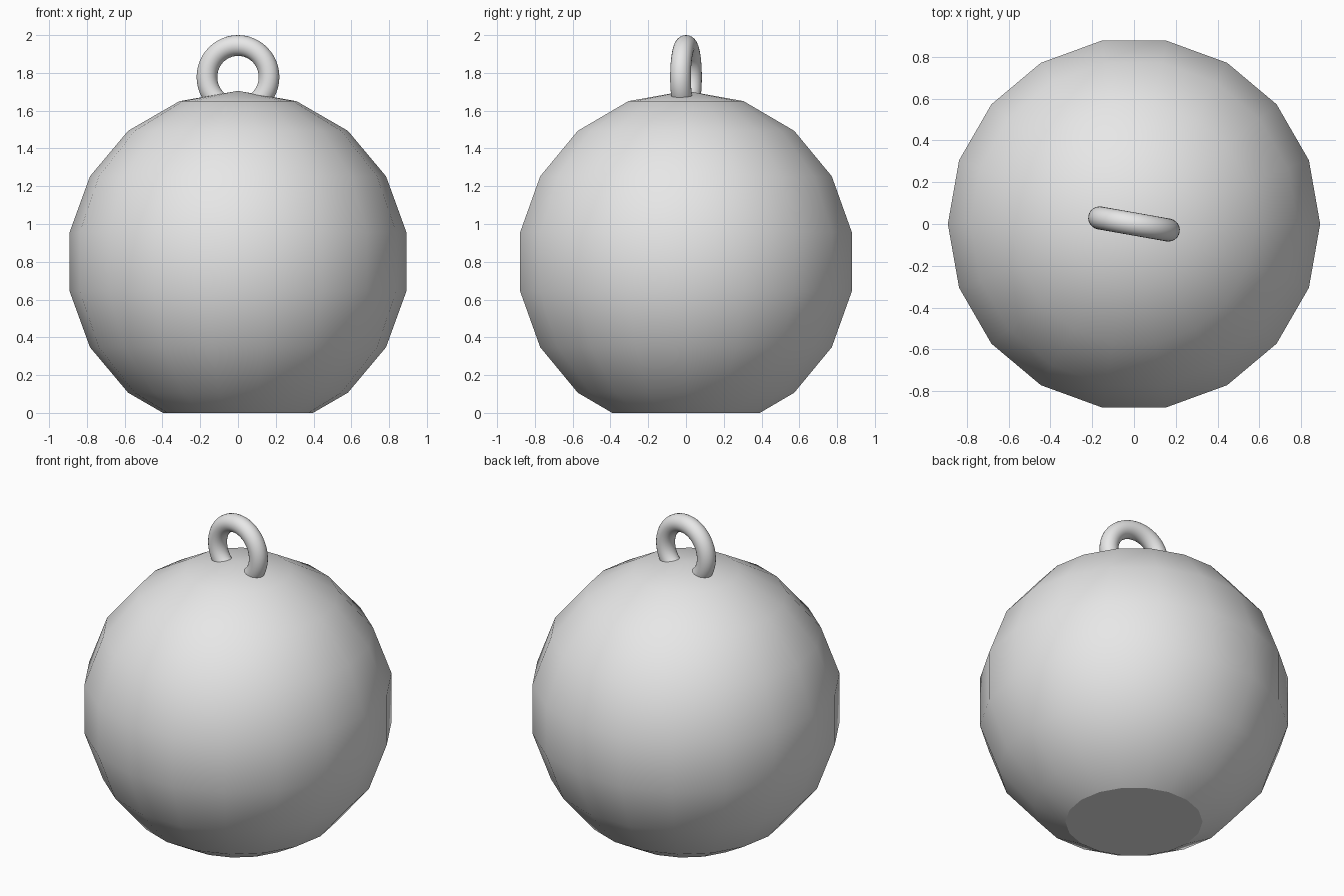
import bpy, bmesh, math

cube = bpy.data.objects.get("Cube")
if cube:
    bpy.data.objects.remove(cube, do_unlink=True)

RADIUS, CENTRE_Z = 0.905, 0.8
SIDES, RINGS = 18, 9

grey = bpy.data.materials.new("plain_grey")
grey.use_nodes = True
colour = (0.8, 0.8, 0.8, 1)
grey.diffuse_color = colour
grey.node_tree.nodes["Principled BSDF"].inputs["Base Color"].default_value = colour


def finish(obj, name, angle):
    obj.name = obj.data.name = name
    obj.data.materials.append(grey)
    bpy.ops.object.select_all(action='DESELECT')
    obj.select_set(True)
    bpy.context.view_layer.objects.active = obj
    bpy.ops.object.shade_smooth_by_angle(angle=math.radians(angle))


# Round body: half-circle profile spun about z, then cut flat at the base
bm = bmesh.new()
profile = []
for i in range(RINGS + 1):
    a = math.pi * i / RINGS
    profile.append(bm.verts.new((RADIUS * math.sin(a), 0,
                                 CENTRE_Z + RADIUS * math.cos(a))))
edges = [bm.edges.new(pair) for pair in zip(profile, profile[1:])]
bmesh.ops.spin(bm, geom=profile + edges, axis=(0, 0, 1), cent=(0, 0, 0),
               angle=math.tau, steps=SIDES)
bmesh.ops.remove_doubles(bm, verts=bm.verts[:], dist=0.001)
bmesh.ops.bisect_plane(bm, geom=bm.verts[:] + bm.edges[:] + bm.faces[:],
                       plane_co=(0, 0, 0), plane_no=(0, 0, -1),
                       clear_outer=True)
bmesh.ops.holes_fill(bm, edges=[e for e in bm.edges if e.is_boundary])
bmesh.ops.recalc_face_normals(bm, faces=bm.faces[:])
mesh = bpy.data.meshes.new("round_body")
bm.to_mesh(mesh)
bm.free()
body = bpy.data.objects.new("round_body", mesh)
bpy.context.collection.objects.link(body)
finish(body, "round_body", 25)

# Hanging ring: upright torus sunk into the top, turned slightly
bpy.ops.mesh.primitive_torus_add(
    major_radius=0.167, minor_radius=0.055,
    major_segments=48, minor_segments=24,
    location=(0, 0, 1.778),
    rotation=(math.radians(90), 0, math.radians(-10)))
finish(bpy.context.object, "hanging_ring", 40)
